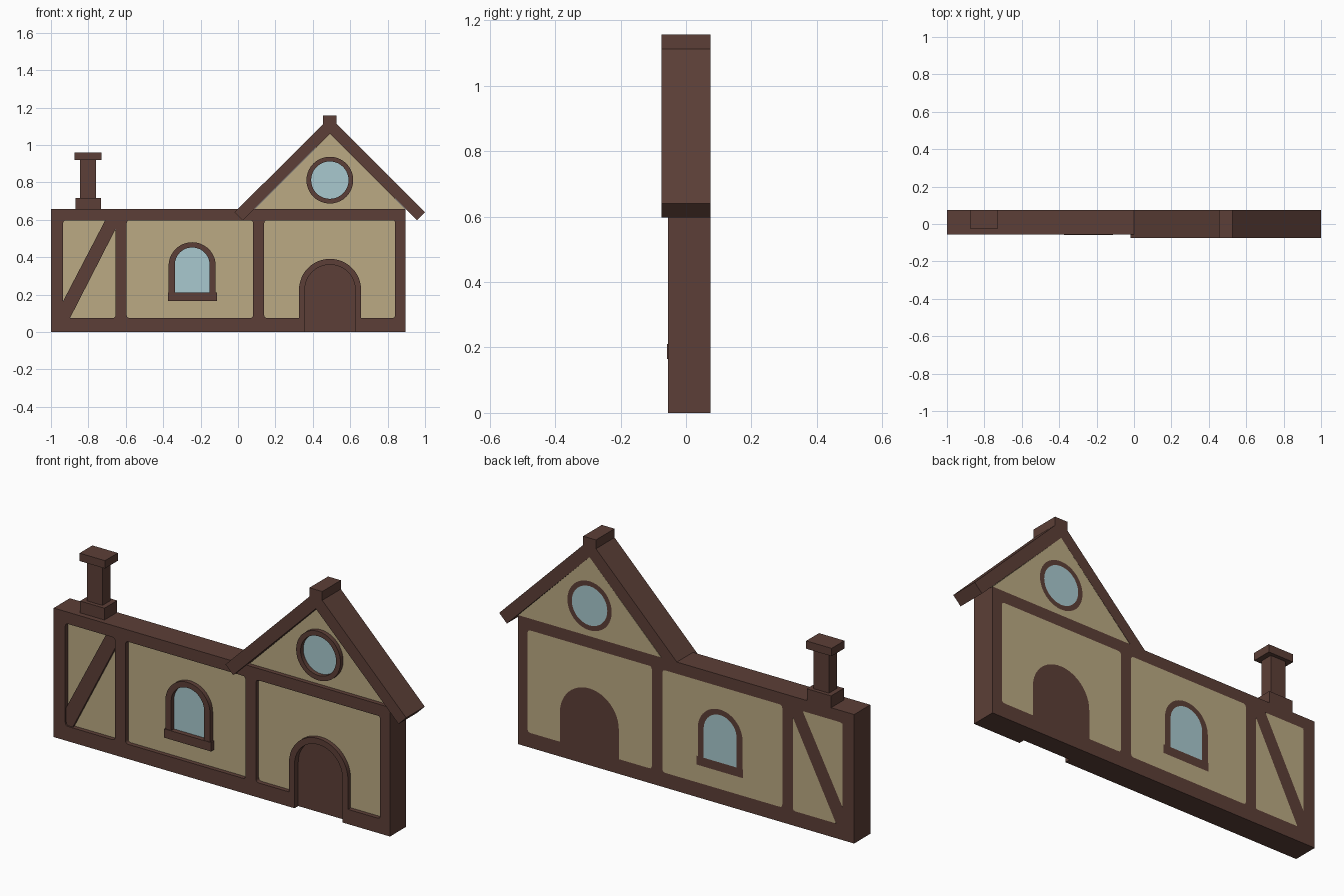
import bpy, bmesh, math

if "Cube" in bpy.data.objects:
    bpy.data.objects.remove(bpy.data.objects["Cube"])

BACK = 0.075      # every part is flush at the back
FACE = -0.055     # front of the timber frame
INFILL = -0.033   # front of the recessed plaster and glass


def material(name, rgb):
    m = bpy.data.materials.new(name)
    lin = [((c / 255 + 0.055) / 1.055) ** 2.4 for c in rgb]
    m.diffuse_color = (*lin, 1)
    m.use_nodes = True
    m.node_tree.nodes["Principled BSDF"].inputs["Base Color"].default_value = m.diffuse_color
    return m


BROWN = material("dark_timber", (92, 63, 55))
TAN = material("plaster", (187, 170, 131))
GLASS = material("pale_blue_glass", (169, 201, 207))


def part(name, loops, mat, y0, y1=BACK):
    """Extrude closed x/z loops (inner loops become holes) from y0 to y1."""
    cu = bpy.data.curves.new(name, 'CURVE')
    cu.dimensions = '2D'
    cu.fill_mode = 'BOTH'
    cu.extrude = (y1 - y0) / 2
    for loop in loops:
        s = cu.splines.new('POLY')
        s.points.add(len(loop) - 1)
        for p, (x, z) in zip(s.points, loop):
            p.co = (x, z, 0, 1)
        s.use_cyclic_u = True
    tmp = bpy.data.objects.new(name + "_profile", cu)
    bpy.context.collection.objects.link(tmp)
    bpy.context.view_layer.update()
    dg = bpy.context.evaluated_depsgraph_get()
    me = bpy.data.meshes.new_from_object(tmp.evaluated_get(dg))
    bpy.data.objects.remove(tmp)
    bm = bmesh.new()
    bm.from_mesh(me)
    bmesh.ops.remove_doubles(bm, verts=bm.verts, dist=1e-5)
    for v in bm.verts:
        x, z, d = v.co
        v.co = (x, (y0 + y1) / 2 - d, z)
    bmesh.ops.recalc_face_normals(bm, faces=bm.faces)
    bm.to_mesh(me)
    bm.free()
    me.name = name
    me.materials.clear()
    me.materials.append(mat)
    ob = bpy.data.objects.new(name, me)
    bpy.context.collection.objects.link(ob)
    bpy.ops.object.select_all(action='DESELECT')
    ob.select_set(True)
    bpy.context.view_layer.objects.active = ob
    bpy.ops.object.shade_smooth_by_angle(angle=math.radians(30))
    return ob


def rect(x0, x1, z0, z1):
    return [(x1, z0), (x1, z1), (x0, z1), (x0, z0)]


def rounded(pts, r=0.016, n=4):
    out = []
    for i, (x, z) in enumerate(pts):
        ends = []
        for qx, qz in (pts[i - 1], pts[(i + 1) % len(pts)]):
            d = math.hypot(qx - x, qz - z)
            ends.append((x + (qx - x) * r / d, z + (qz - z) * r / d))
        (ax, az), (bx, bz) = ends
        for k in range(n + 1):
            t = k / n
            a, b, c = (1 - t) ** 2, 2 * t * (1 - t), t * t
            out.append((a * ax + b * x + c * bx, a * az + b * z + c * bz))
    return out


def arch(cx, hw, z0, zc, n=24):
    """Arch from bottom left over the top to bottom right."""
    arc = [(cx - hw * math.cos(math.pi * i / n), zc + hw * math.sin(math.pi * i / n))
           for i in range(n + 1)]
    return [(cx - hw, z0)] + arc + [(cx + hw, z0)]


def circle(cx, cz, r, n=40):
    return [(cx + r * math.cos(2 * math.pi * i / n), cz + r * math.sin(2 * math.pi * i / n))
            for i in range(n)]


# Timber frame: one wall with three openings and a door cut-out
left_bay = rounded(rect(-0.935, -0.655, 0.075, 0.597))
mid_bay = rounded(rect(-0.595, 0.08, 0.075, 0.597))
right_bay = rounded(rect(0.14, 0.84, 0.075, 0.597)) + arch(0.492, 0.166, 0.075, 0.225)
door = arch(0.492, 0.135, 0, 0.225)
outline = [(-1, 0)] + door + [(0.895, 0), (0.895, 0.657), (-1, 0.657)]
part("timber_frame", [outline, left_bay, mid_bay, right_bay], BROWN, FACE)
part("door", [door], BROWN, -0.025)

# Left bay: diagonal brace between two plaster triangles
part("diagonal_brace", [[(-0.935, 0.075), (-0.898, 0.075), (-0.655, 0.55), (-0.655, 0.597),
                         (-0.71, 0.597), (-0.935, 0.165)]], BROWN, -0.047)
part("left_plaster_upper", [rounded([(-0.935, 0.165), (-0.71, 0.597), (-0.935, 0.597)], 0.008)],
     TAN, INFILL)
part("left_plaster_lower", [rounded([(-0.898, 0.075), (-0.655, 0.075), (-0.655, 0.55)], 0.008)],
     TAN, INFILL)

# Middle bay with arched window and sill
casing = arch(-0.245, 0.126, 0.21, 0.354)
pane = arch(-0.245, 0.093, 0.21, 0.359)
sill = rect(-0.375, -0.112, 0.165, 0.21)
hole = casing[:-1] + [(-0.119, 0.21)] + sill[1:2] + sill[:1] + sill[3:] + sill[2:3]
part("middle_plaster", [mid_bay, hole], TAN, INFILL)
part("window_casing", [casing[:-1] + [casing[-1], pane[-1]] + pane[::-1][1:]], BROWN, FACE)
part("window_pane", [pane], GLASS, INFILL)
part("window_sill", [sill], BROWN, -0.058)

# Right bay plaster around the door arch
part("right_plaster", [right_bay], TAN, INFILL)

# Gable with round window
GX = 0.491
part("gable_plaster", [[(GX - 0.403, 0.657), (GX + 0.403, 0.657), (GX, 1.06)],
                       circle(GX, 0.812, 0.125)], TAN, INFILL)
part("round_window_ring", [circle(GX, 0.812, 0.125), circle(GX, 0.812, 0.1)], BROWN, FACE)
part("round_window_pane", [circle(GX, 0.812, 0.1)], GLASS, INFILL)

# Gable roof and ridge cap
half = [(0.466, 0.597), (0.509, 0.64)]
part("gable_roof", [[(GX, 1.06)] + [(GX + x, z) for x, z in half] + [(GX, 1.148)]
                    + [(GX - x, z) for x, z in half[::-1]]], BROWN, -0.075)
part("ridge_cap", [rect(GX - 0.036, GX + 0.036, 1.09, 1.157)], BROWN, -0.075)

# Chimney
part("chimney_base", [rect(-0.87, -0.733, 0.657, 0.717)], BROWN, -0.028)
part("chimney_shaft", [rect(-0.845, -0.758, 0.717, 0.92)], BROWN, -0.008, 0.056)
part("chimney_cap", [rect(-0.873, -0.73, 0.92, 0.96)], BROWN, -0.028)
